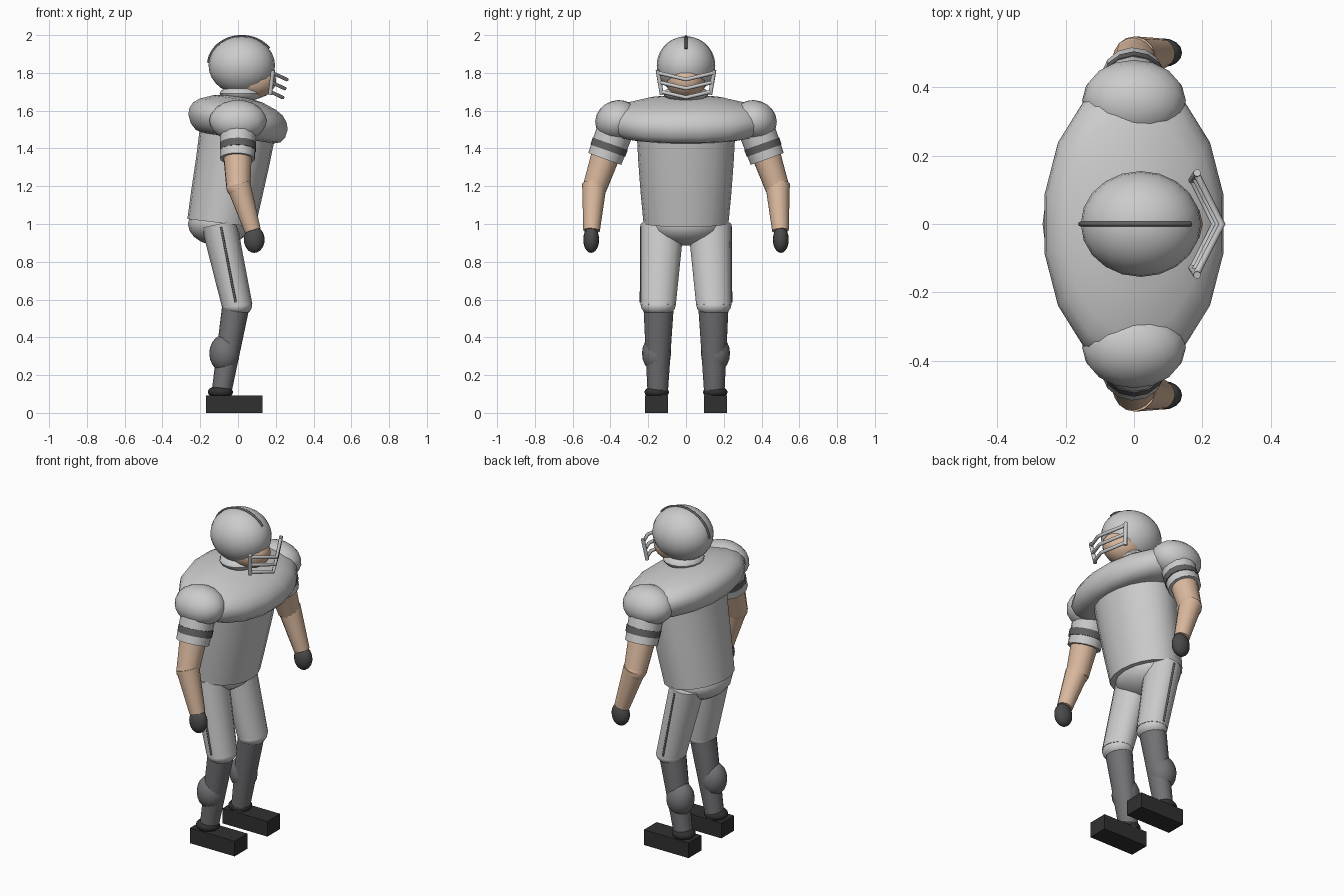
import bpy, bmesh
from math import sin, cos, pi, radians
from mathutils import Vector, Matrix

if "Cube" in bpy.data.objects:
    bpy.data.objects.remove(bpy.data.objects["Cube"])


def material(name, r, g, b):
    m = bpy.data.materials.new(name)
    m.diffuse_color = (r, g, b, 1)
    m.use_nodes = True
    m.node_tree.nodes["Principled BSDF"].inputs["Base Color"].default_value = m.diffuse_color
    return m


SKIN = material("skin", .70, .48, .34)
SOCK = material("sock_grey", .17, .17, .18)
GLOVE = material("glove_grey", .07, .07, .07)
SHOE = material("shoe_black", .03, .03, .03)
STRIPE = material("stripe_grey", .12, .12, .12)


def finish(name, bm, mat=None, smooth=True):
    bmesh.ops.recalc_face_normals(bm, faces=bm.faces)
    me = bpy.data.meshes.new(name)
    bm.to_mesh(me)
    bm.free()
    ob = bpy.data.objects.new(name, me)
    bpy.context.collection.objects.link(ob)
    if mat:
        me.materials.append(mat)
    if smooth:
        bpy.ops.object.select_all(action='DESELECT')
        ob.select_set(True)
        bpy.context.view_layer.objects.active = ob
        bpy.ops.object.shade_smooth_by_angle(angle=radians(42))
    return ob


def ellipsoid(name, centre, radii, mat=None, roll=0, seg=16, rings=10):
    bm = bmesh.new()
    m = (Matrix.Translation(centre) @ Matrix.Rotation(roll, 4, 'X')
         @ Matrix.Diagonal((*radii, 1)))
    bmesh.ops.create_uvsphere(bm, u_segments=seg, v_segments=rings, radius=1, matrix=m)
    return finish(name, bm, mat)


def rod(name, p, q, r1, r2, mat=None, seg=14):
    """Tapered cylinder from p to q."""
    p, q = Vector(p), Vector(q)
    d = q - p
    bm = bmesh.new()
    m = Matrix.Translation((p + q) / 2) @ d.to_track_quat('Z', 'Y').to_matrix().to_4x4()
    bmesh.ops.create_cone(bm, cap_ends=True, segments=seg, radius1=r1, radius2=r2,
                          depth=d.length, matrix=m)
    return finish(name, bm, mat)


def loft(name, rings, mat=None, seg=16, turn=0):
    """Rings are (x, y, z, radius x, radius y, slope of the ring along x)."""
    bm = bmesh.new()
    loops = []
    for x, y, z, rx, ry, slope in rings:
        angles = [2 * pi * (i + turn) / seg for i in range(seg)]
        loops.append([bm.verts.new((x + rx * cos(a), y + ry * sin(a), z + slope * rx * cos(a)))
                      for a in angles])
    for a, b in zip(loops, loops[1:]):
        for i in range(seg):
            j = (i + 1) % seg
            bm.faces.new((a[i], a[j], b[j], b[i]))
    bm.faces.new(loops[0])
    bm.faces.new(loops[-1])
    return finish(name, bm, mat)


def pipe(name, points, r, mat=None):
    cu = bpy.data.curves.new(name, 'CURVE')
    cu.dimensions = '3D'
    cu.bevel_depth = r
    cu.bevel_resolution = 2
    cu.use_fill_caps = True
    sp = cu.splines.new('POLY')
    sp.points.add(len(points) - 1)
    for pt, co in zip(sp.points, points):
        pt.co = (*co, 1)
    ob = bpy.data.objects.new(name, cu)
    bpy.context.collection.objects.link(ob)
    if mat:
        cu.materials.append(mat)
    bpy.ops.object.select_all(action='DESELECT')
    ob.select_set(True)
    bpy.context.view_layer.objects.active = ob
    bpy.ops.object.convert(target='MESH')
    return ob


# Head, helmet and collar
ellipsoid("helmet", (.02, 0, 1.84), (.176, .155, .154), seg=20, rings=14)
ellipsoid("face", (.07, 0, 1.76), (.132, .105, .10), SKIN)
ellipsoid("collar", (.015, 0, 1.69), (.112, .12, .045))
arc = [radians(5 + 10 * i) for i in range(3, 18)]
pipe("helmet_stripe", [(.02 + .178 * cos(a), 0, 1.84 + .154 * sin(a)) for a in arc], .007, STRIPE)

# Face guard: three bent bars and an upright at each end
for i in range(3):
    t = i / 2
    xs, ys, zs = .182 - .01 * t, .148 - .018 * t, 1.80 - .10 * t
    xc, zc = .258 - .022 * t, 1.765 - .095 * t
    pipe(f"face_guard_bar_{i + 1}", [(xs, -ys, zs), (xc, 0, zc), (xs, ys, zs)], .010)

# Chest padding, leaning forward
loft("chest_padding", [(0, 0, 1.54 + h, .268 * s, .43 * s, -.15) for s, h in
     [(.72, -.085), (.85, -.075), (.95, -.045), (1, 0), (.98, .035), (.9, .07),
      (.76, .095), (.5, .122), (.1, .14)]], turn=.5)
# Torso and hips
loft("torso", [(-.088, 0, 1.005, .18, .225, -.12), (-.06, 0, 1.16, .187, .24, -.12),
               (-.03, 0, 1.32, .193, .252, -.12), (0, 0, 1.50, .20, .262, -.12)], seg=20)
ellipsoid("hips", (-.10, 0, 1.0), (.165, .20, .115))

for side, s in (("left", 1), ("right", -1)):
    pipe(f"{side}_face_guard_upright", [(.185, s * .15, 1.815), (.17, s * .128, 1.685)], .011)

    # Shoulder and sleeve
    ellipsoid(f"{side}_shoulder_pad", (0, s * .362, 1.547), (.152, .12, .108),
              roll=-s * radians(18))
    rod(f"{side}_sleeve", (0, s * .37, 1.51), (-.003, s * .43, 1.345), .098, .093)
    rod(f"{side}_sleeve_stripe", (0, s * .401, 1.425), (0, s * .414, 1.388), .0985, .0975, STRIPE)

    # Arm and glove
    rod(f"{side}_upper_arm", (-.003, s * .42, 1.38), (.002, s * .484, 1.19), .077, .064, SKIN)
    ellipsoid(f"{side}_elbow", (.002, s * .485, 1.195), (.064, .064, .06), SKIN)
    rod(f"{side}_forearm", (.002, s * .485, 1.21), (.078, s * .50, .965), .065, .044, SKIN)
    ellipsoid(f"{side}_glove", (.086, s * .502, .917), (.055, .042, .07), GLOVE)

    # Thigh with side stripe, knee cuff
    loft(f"{side}_thigh", [(-.10, s * .125, 1.0, .092, .115, .22),
                           (-.005, s * .147, .57, .081, .093, .08)])
    pipe(f"{side}_thigh_stripe", [(-.09, s * .238, .985), (-.012, s * .239, .585)], .006, STRIPE)
    ellipsoid(f"{side}_knee_cuff", (-.005, s * .147, .567), (.08, .092, .055))

    # Sock, calf and ankle
    loft(f"{side}_sock", [(-.012, s * .145, .56, .073, .08, 0),
                          (-.09, s * .15, .09, .052, .053, 0)], SOCK)
    ellipsoid(f"{side}_calf", (-.072, s * .156, .315), (.08, .077, .10), SOCK)
    ellipsoid(f"{side}_ankle", (-.093, s * .155, .11), (.067, .065, .035), SHOE)

    # Block shoe
    bm = bmesh.new()
    bmesh.ops.create_cube(bm, size=1, matrix=Matrix.Translation((-.02, s * .157, .046))
                          @ Matrix.Diagonal((.30, .122, .092, 1)))
    finish(f"{side}_shoe", bm, SHOE, smooth=False)
